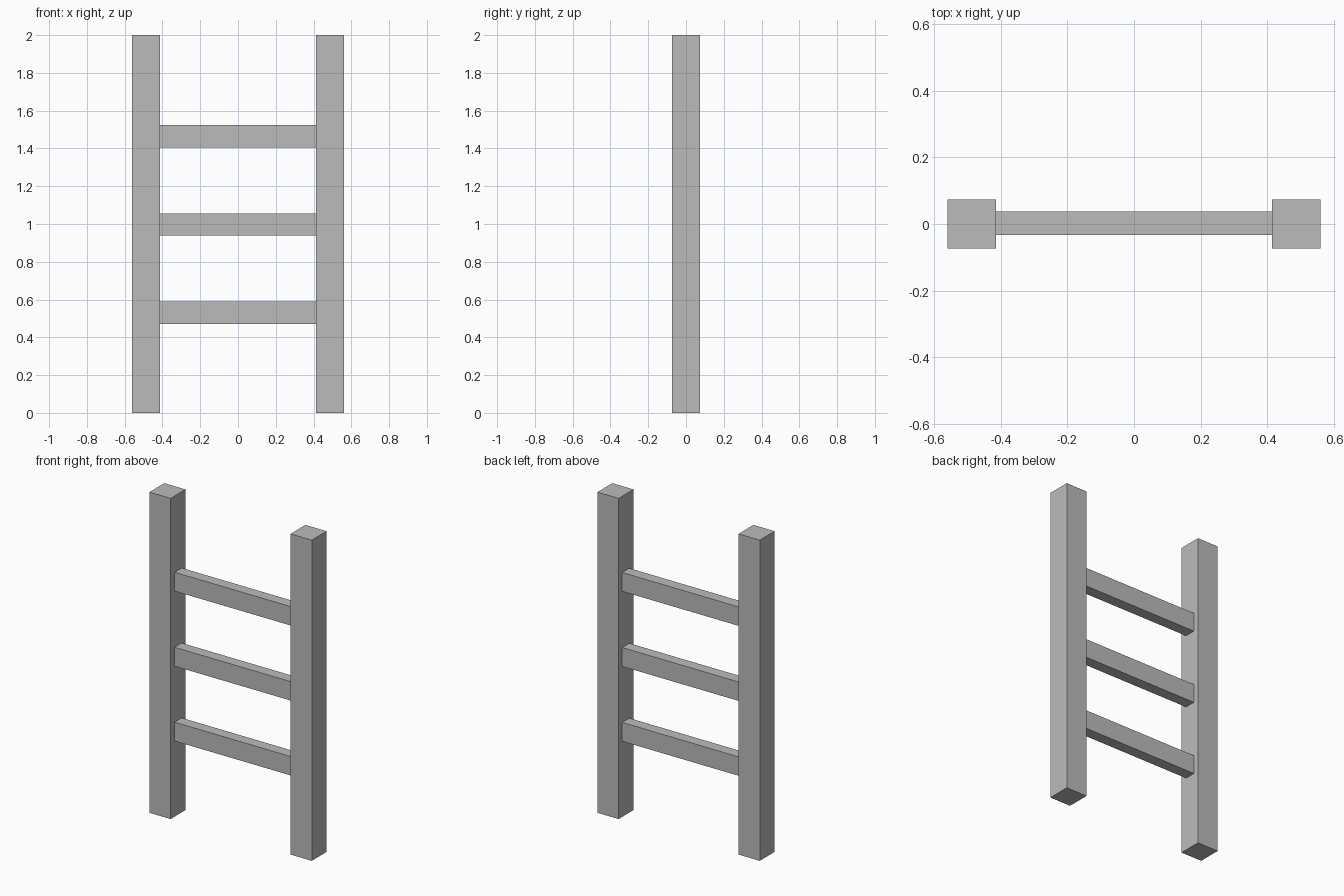
import bpy

# Remove the default cube
cube = bpy.data.objects.get("Cube")
if cube:
    bpy.data.objects.remove(cube, do_unlink=True)

# Single plain grey material
grey = bpy.data.materials.new("plain grey")
grey.use_nodes = True
colour = (0.5, 0.5, 0.5, 1.0)
grey.diffuse_color = colour
for node in grey.node_tree.nodes:
    if node.type == "BSDF_PRINCIPLED":
        node.inputs["Base Color"].default_value = colour


def box(name, centre, size):
    """Flat-faced box with its size applied to the mesh."""
    bpy.ops.mesh.primitive_cube_add(size=1, location=centre)
    obj = bpy.context.object
    obj.name = name
    obj.scale = size
    bpy.ops.object.transform_apply(location=False, rotation=False, scale=True)
    obj.data.materials.append(grey)
    return obj


POST = 0.146      # square post width
HALF_SPAN = 0.487  # post centre distance from the middle
HEIGHT = 2.0

# Two upright posts
for side, sign in (("left", 1), ("right", -1)):
    box(side + "_post", (sign * HALF_SPAN, 0, HEIGHT / 2), (POST, POST, HEIGHT))

# Three rungs butting against the posts
rung_length = 2 * HALF_SPAN - POST
for name, z in (("lower", 0.53), ("middle", 0.997), ("upper", 1.465)):
    box(name + "_rung", (0, 0.002, z), (rung_length, 0.07, 0.118))
